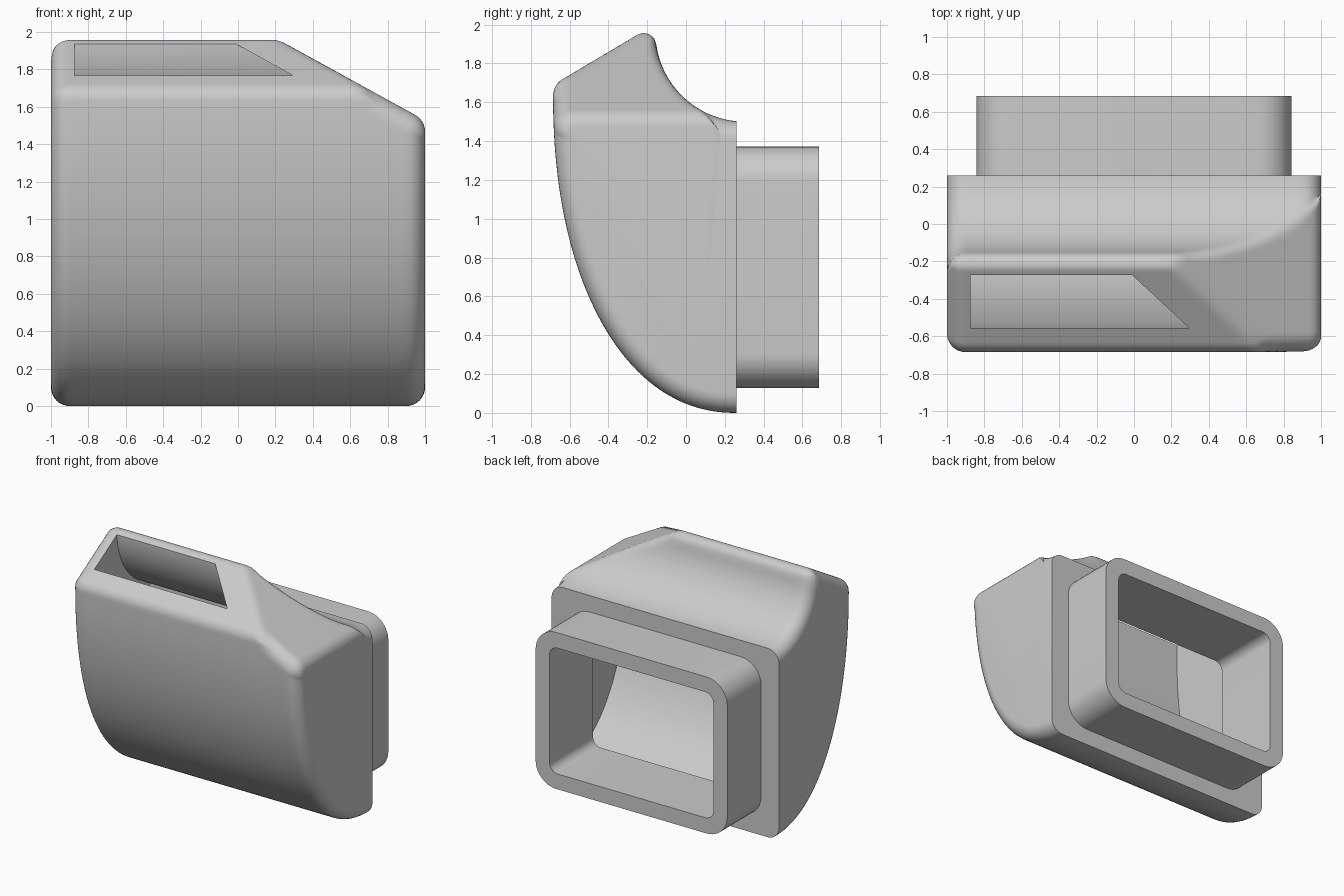
import bpy, bmesh, math
from math import sin, cos, pi, hypot, sqrt
from mathutils import Vector

cube = bpy.data.objects.get("Cube")
if cube:
    bpy.data.objects.remove(cube, do_unlink=True)

grey = bpy.data.materials.new("plain_grey")
grey.use_nodes = True
grey.diffuse_color = (0.6, 0.6, 0.6, 1)
grey.node_tree.nodes["Principled BSDF"].inputs["Base Color"].default_value = (0.6, 0.6, 0.6, 1)

BACK = 0.26            # rear plane of the body
WALL = 0.12            # shell thickness
FRONT_Y, FRONT_Z, FULL = 0.945, 1.65, 2.17   # radii and fullness of the front curve
SCOOP_Y, SCOOP_Z, SCOOP_R = 0.305, 1.963, 0.463
SLOPE = 0.55           # fall of the slanted shoulder
SLANT_N = Vector((0, -0.594, 1)).normalized()
SHOULDER_N = Vector((SLOPE, 0, 1)).normalized()
FILLET = 0.1


def make_object(name, bm):
    bmesh.ops.recalc_face_normals(bm, faces=bm.faces)
    mesh = bpy.data.meshes.new(name)
    bm.to_mesh(mesh)
    bm.free()
    mesh.materials.append(grey)
    obj = bpy.data.objects.new(name, mesh)
    bpy.context.collection.objects.link(obj)
    return obj


def fillet(r, a, b):
    """Join two (distance, normal) surfaces with a round edge of radius r."""
    (d1, n1), (d2, n2) = a, b
    c = n1.dot(n2)
    u1, u2 = d1 + r, d2 + r
    s1, s2 = u1 - c * u2, u2 - c * u1
    if s1 <= 0 or s2 <= 0 or c > 0.999:
        return a if d1 > d2 else b
    k = 1 - c * c
    w = sqrt((u1 * u1 + u2 * u2 - 2 * c * u1 * u2) / k)
    return w - r, (n1 * s1 + n2 * s2) / (k * w)


def front_surface(y, z):
    u, v = max(BACK - y, 0) / FRONT_Y, max(FRONT_Z - z, 0) / FRONT_Z
    s = (u ** FULL + v ** FULL) ** (1 / FULL)
    if s < 1e-4:
        return -0.5, Vector((0, -1, 0))
    g = Vector((0, -(u / s) ** (FULL - 1) / FRONT_Y, -(v / s) ** (FULL - 1) / FRONT_Z))
    return (s - 1) / g.length, g.normalized()


def scoop_surface(y, z):
    py, pz = max(SCOOP_Y - y, 0), max(SCOOP_Z - z, 0)
    d = hypot(py, pz)
    return SCOOP_R - d, Vector((0, py / d, pz / d)) if d > 1e-6 else Vector((0, 1, 0))


def body_distance(x, y, z):
    slant = (z - 1.72) * SLANT_N.z + (y + 0.634) * SLANT_N.y, SLANT_N
    shoulder = (z - 1.527) * SHOULDER_N.z + (x - 1) * SHOULDER_N.x, SHOULDER_N
    side = abs(x) - 1, Vector((math.copysign(1, x), 0, 0))
    top = fillet(0.062, slant, scoop_surface(y, z))
    top = fillet(0.06, top, shoulder)
    return fillet(FILLET, fillet(FILLET, top, front_surface(y, z)), side)[0]


def reach(x, y, z, dy, dz):
    """Distance from a point inside to the body surface."""
    lo, hi = 0.0, 1.6
    for _ in range(20):
        mid = (lo + hi) / 2
        if body_distance(x, y + dy * mid, z + dz * mid) <= 1e-5:
            lo = mid
        else:
            hi = mid
    return lo


# Body: sections lofted from side to side, each closed by the flat back
def build_body():
    rows, count, cy, cz = 44, 280, -0.25, 1.1
    steps = [FILLET * (1 - cos(i / 8 * pi / 2)) for i in range(8)]
    xs = [s - 1 for s in steps]
    xs += [(1 - FILLET) * (2 * i / rows - 1) for i in range(rows + 1)]
    xs += [1 - s for s in reversed(steps)]
    bm = bmesh.new()
    loops = []
    for x in xs:
        up = reach(x, BACK, cz, 0, 1)
        down = reach(x, BACK, cz, 0, -1)
        a0 = math.atan2(up, BACK - cy)
        a1 = 2 * pi - math.atan2(down, BACK - cy)
        loop = [bm.verts.new((x, BACK, cz + up))]
        for i in range(1, count):
            a = a0 + (a1 - a0) * i / count
            d = reach(x, cy, cz, cos(a), sin(a))
            loop.append(bm.verts.new((x, min(cy + d * cos(a), BACK), cz + d * sin(a))))
        loop.append(bm.verts.new((x, BACK, cz - down)))
        loops.append(loop)
    for a, b in zip(loops, loops[1:]):
        for i in range(len(a)):
            j = (i + 1) % len(a)
            bm.faces.new((a[i], a[j], b[j], b[i]))
    bm.faces.new(loops[0])
    bm.faces.new(loops[-1])
    return make_object("body", bm)


# Cavity: inner profile that opens at the top slot, cut off under the shoulder
def build_cavity():
    rear, half = BACK - WALL, 0.875
    ry, rz, rs = FRONT_Y - 0.13, FRONT_Z - 0.125, SCOOP_R + 0.115
    start = math.asin((WALL / ry) ** (FULL / 2))
    end = math.acos((SCOOP_Y - rear) / rs)
    pts = []
    for i in range(41):
        a = start + (pi / 2 - start) * i / 40
        pts.append((BACK - ry * sin(a) ** (2 / FULL),
                    FRONT_Z - rz * max(cos(a), 0) ** (2 / FULL)))
    pts += [(BACK - ry, 2.2), (SCOOP_Y - rs, 2.2)]
    for i in range(25):
        a = end * i / 24
        pts.append((SCOOP_Y - rs * cos(a), SCOOP_Z - rs * sin(a)))
    bm = bmesh.new()
    face = bm.faces.new([bm.verts.new((-half, y, z)) for y, z in pts])
    ext = bmesh.ops.extrude_face_region(bm, geom=[face])
    moved = [g for g in ext["geom"] if isinstance(g, bmesh.types.BMVert)]
    bmesh.ops.translate(bm, verts=moved, vec=(2 * half, 0, 0))
    cut = bmesh.ops.bisect_plane(bm, geom=bm.verts[:] + bm.edges[:] + bm.faces[:],
                                 plane_co=(0, 0, 1.929), plane_no=SHOULDER_N,
                                 clear_outer=True)
    rim = [g for g in cut["geom_cut"] if isinstance(g, bmesh.types.BMEdge)]
    bmesh.ops.holes_fill(bm, edges=rim, sides=0)
    return make_object("cavity_cutter", bm)


# Box running along y with rounded corners
def rounded_box(name, half_x, z0, z1, y0, y1, radius):
    bm = bmesh.new()
    bmesh.ops.create_cube(bm, size=1)
    for v in bm.verts:
        v.co = (v.co.x * 2 * half_x, (y0 + y1) / 2 + v.co.y * (y1 - y0),
                (z0 + z1) / 2 + v.co.z * (z1 - z0))
    long_edges = [e for e in bm.edges if abs(e.verts[0].co.y - e.verts[1].co.y) > 0.01]
    bmesh.ops.bevel(bm, geom=long_edges, offset=radius, offset_type='OFFSET',
                    segments=10, profile=0.5, affect='EDGES')
    return make_object(name, bm)


def carve(obj, *cutters):
    bpy.ops.object.select_all(action='DESELECT')
    obj.select_set(True)
    bpy.context.view_layer.objects.active = obj
    for cutter in cutters:
        mod = obj.modifiers.new("carve", 'BOOLEAN')
        mod.operation = 'DIFFERENCE'
        mod.solver = 'EXACT'
        mod.object = cutter
        bpy.ops.object.modifier_apply(modifier=mod.name)
    bpy.ops.object.shade_smooth_by_angle(angle=math.radians(38))


body = build_body()
cavity = build_cavity()
neck = rounded_box("neck", 0.843, 0.128, 1.372, 0.2, 0.685, 0.18)
hole = rounded_box("neck_hole_cutter", 0.72, 0.25, 1.25, 0.1, 0.8, 0.07)

carve(body, cavity, hole)
carve(neck, hole)
for cutter in (cavity, hole):
    bpy.data.objects.remove(cutter, do_unlink=True)
